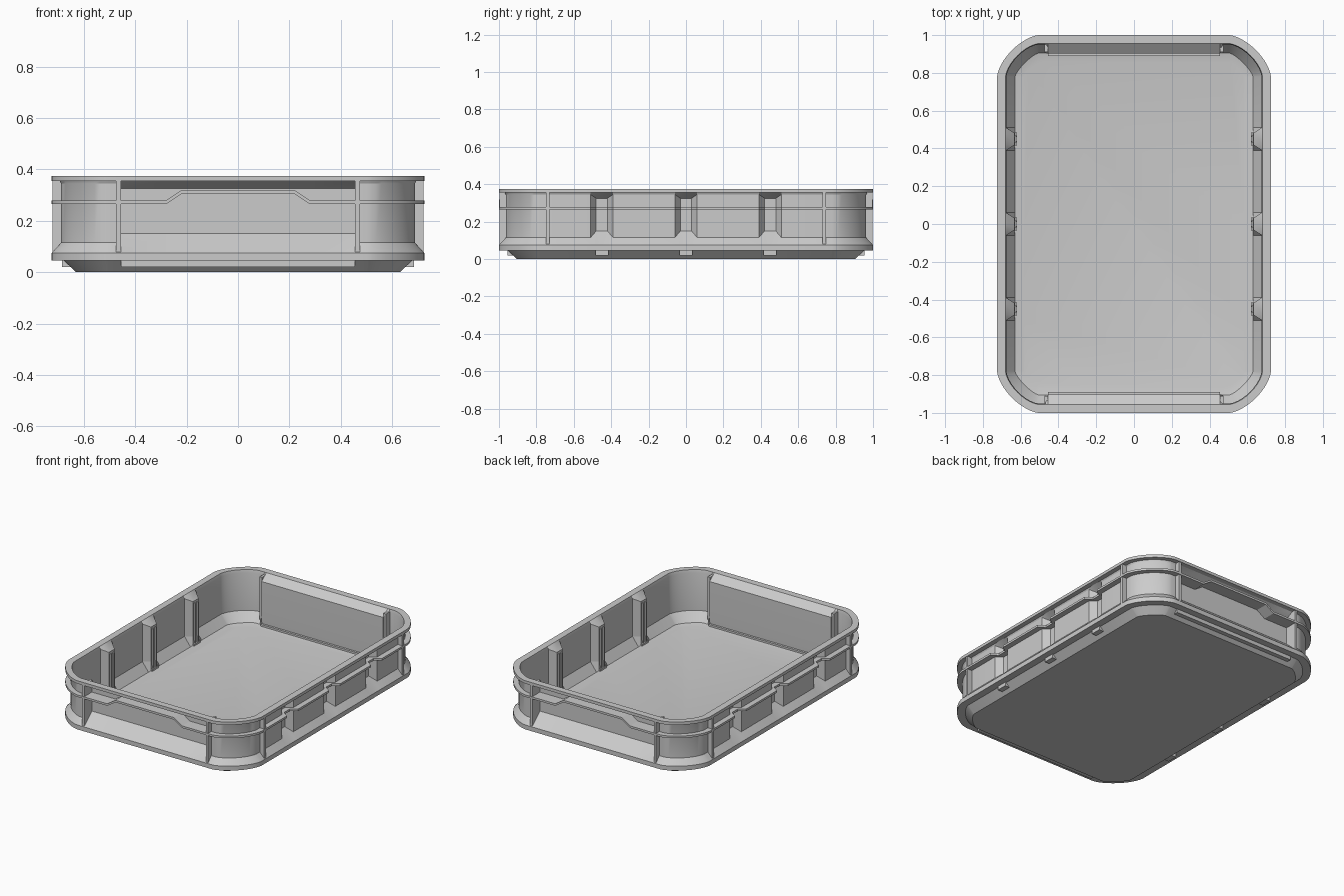
import bpy, bmesh, math

if "Cube" in bpy.data.objects:
    bpy.data.objects.remove(bpy.data.objects["Cube"])

HX, HY, R = 0.725, 1.0, 0.22      # outer half sizes and corner size
PILLARS = (-0.45, 0.0, 0.45)


def ring(d, z, pillar=0.0, panel=0.0, zrec=None, lift=0.0, p=1.55):
    """Crate outline inset by d; pillars and end panels may be pushed inwards."""
    zr = z if zrec is None else zrec
    hx, hy, r = HX - d, HY - d, R - d
    q = []
    # long side with pillar recesses
    for y, rec in ((0, 1), (.03, 1), (.06, 0), (.39, 0), (.42, 1), (.48, 1), (.51, 0)):
        q.append((hx - pillar * rec, y, zr if rec else z))
    # flattened round corner
    n = 12
    for i in range(n + 1):
        a = math.pi / 2 * i / n
        q.append((hx - r + r * max(math.cos(a), 0) ** (2 / p),
                  hy - r + r * max(math.sin(a), 0) ** (2 / p), z))
    # end wall with recessed panel
    q.append((0.47, hy, z))
    for x, up in ((.455, 0), (.28, 0), (.22, 1), (0, 1)):
        q.append((x, hy - panel, zr + lift * up))
    return (q + [(-x, y, z) for x, y, z in q[::-1][1:]]
            + [(-x, -y, z) for x, y, z in q[1:]]
            + [(x, -y, z) for x, y, z in q[::-1][1:-1]])


def finish(name, bm):
    bmesh.ops.recalc_face_normals(bm, faces=bm.faces)
    me = bpy.data.meshes.new(name)
    bm.to_mesh(me)
    bm.free()
    ob = bpy.data.objects.new(name, me)
    bpy.context.collection.objects.link(ob)
    bpy.ops.object.select_all(action='DESELECT')
    ob.select_set(True)
    bpy.context.view_layer.objects.active = ob
    bpy.ops.object.shade_smooth_by_angle(angle=math.radians(25))
    return ob


def loft(name, rings, closed=False):
    bm = bmesh.new()
    vs = [[bm.verts.new(c) for c in r] for r in rings]
    n = len(vs[0])
    pairs = list(zip(vs, vs[1:]))
    if closed:
        pairs.append((vs[-1], vs[0]))
    else:
        bm.faces.new(vs[0])
        bm.faces.new(vs[-1])
    for a, b in pairs:
        for i in range(n):
            j = (i + 1) % n
            bm.faces.new((a[i], a[j], b[j], b[i]))
    return finish(name, bm)


def boxes(name, items):
    """Boxes given as (x0, x1, y0, y1, z0, z1)."""
    bm = bmesh.new()
    for x0, x1, y0, y1, z0, z1 in items:
        g = bmesh.ops.create_cube(bm, size=1)["verts"]
        for v in g:
            v.co = ((x0 + x1) / 2 + v.co.x * abs(x1 - x0),
                    (y0 + y1) / 2 + v.co.y * abs(y1 - y0),
                    (z0 + z1) / 2 + v.co.z * abs(z1 - z0))
    return finish(name, bm)


# Crate body: outside from base to rim, then down the inside to the floor
loft("crate_body", [
    ring(.095, 0, p=1.3),
    ring(.048, .045, p=1.4),
    ring(.0, .045),
    ring(.0, .075),
    ring(.037, .115, .043, .048, .15),
    ring(.037, .345, .043, .048, .325),
    ring(.032, .355),
    ring(.0, .355),
    ring(.0, .375),
    ring(.045, .375),
    ring(.050, .355, .043, .047, .335),
    ring(.050, .10, .043, .047, .10),
    ring(.095, .04, p=1.3),
    ring(.14, .032, p=1.2),
])

# Middle flange, stepping up at the handles
loft("middle_flange", [
    ring(.045, .265, .043, .048, lift=.04),
    ring(.0, .265, .043, .0, lift=.04),
    ring(.0, .279, .043, .0, lift=.04),
    ring(.045, .279, .043, .048, lift=.04),
], closed=True)

signs = [(sx, sy) for sx in (-1, 1) for sy in (-1, 1)]

# Upright ribs beside the corners
boxes("upright_ribs",
      [(sx * .456, sx * .474, sy * .91, sy * .996, .07, .36) for sx, sy in signs]
      + [(sx * .68, sx * .721, sy * .731, sy * .749, .07, .36) for sx, sy in signs])

# Paired guide ribs inside each pillar
boxes("guide_ribs",
      [(sx * .622, sx * .64, y + o - .004, y + o + .004, .05, .32)
       for sx in (-1, 1) for y in PILLARS for o in (-.014, .014)])

# Locating blocks under the lower rim
boxes("stacking_blocks",
      [(sx * .62, sx * .685, y - .035, y + .035, .02, .05)
       for sx in (-1, 1) for y in PILLARS]
      + [(-.455, .455, sy * .89, sy * .955, .02, .05) for sy in (-1, 1)])
